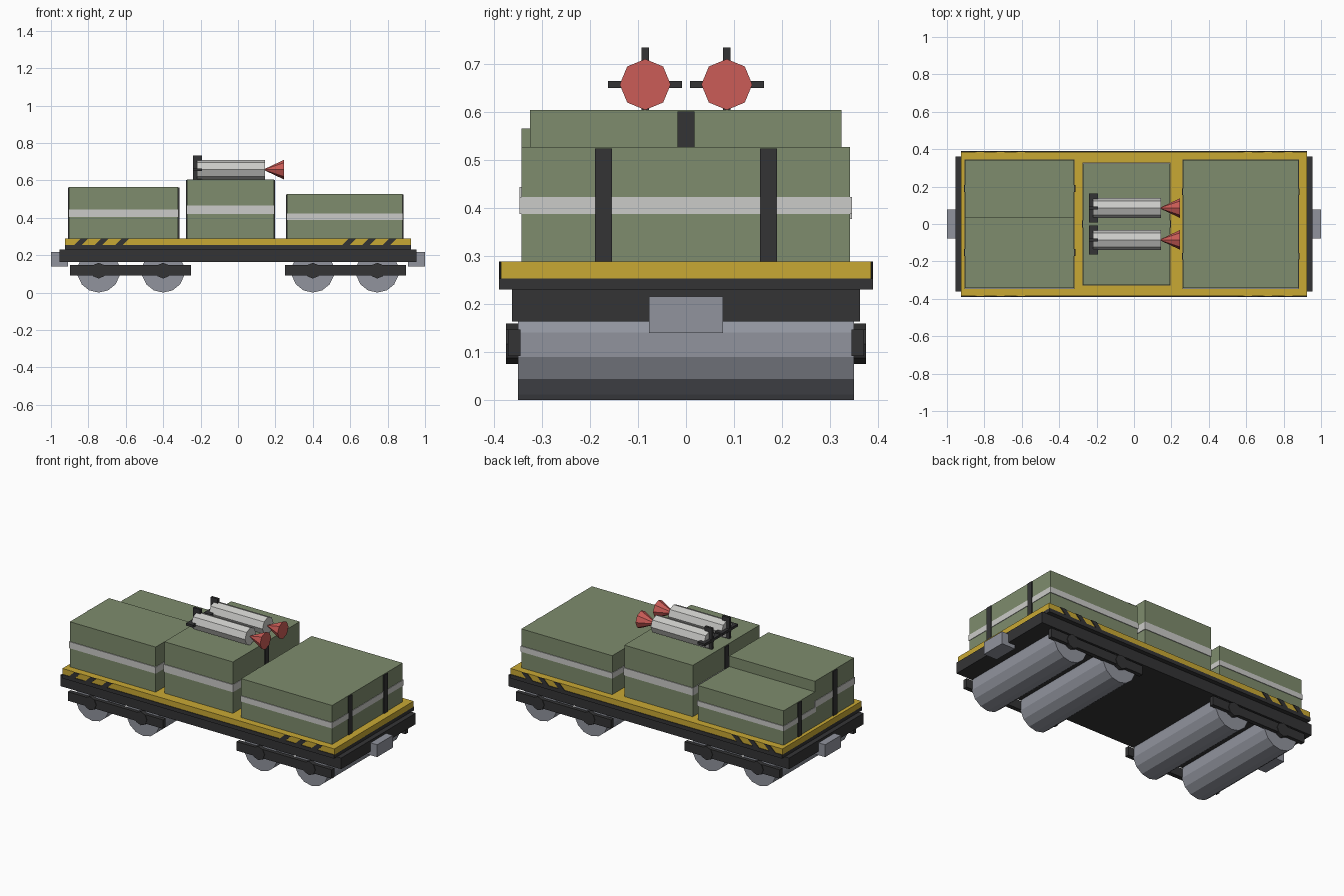
import bpy, bmesh, math
from mathutils import Matrix, Vector

cube = bpy.data.objects.get("Cube")
if cube:
    bpy.data.objects.remove(cube, do_unlink=True)


def material(name, *srgb):
    linear = [((c / 255 + 0.055) / 1.055) ** 2.4 for c in srgb] + [1]
    mat = bpy.data.materials.new(name)
    mat.use_nodes = True
    mat.diffuse_color = linear
    bsdf = mat.node_tree.nodes["Principled BSDF"]
    bsdf.inputs["Base Color"].default_value = linear
    bsdf.inputs["Roughness"].default_value = 0.8
    return mat


GREEN = material("olive green", 126, 140, 109)
YELLOW = material("deck yellow", 201, 169, 52)
DARK = material("charcoal", 52, 52, 53)
STEEL = material("steel grey", 145, 148, 158)
PALE = material("pale grey", 203, 203, 200)
RED = material("signal red", 203, 92, 87)


def finish(name, bm, mat):
    bmesh.ops.recalc_face_normals(bm, faces=bm.faces)
    mesh = bpy.data.meshes.new(name)
    bm.to_mesh(mesh)
    bm.free()
    mesh.materials.append(mat)
    obj = bpy.data.objects.new(name, mesh)
    bpy.context.collection.objects.link(obj)
    return obj


def box(name, mat, x, y, z):
    """Box given by its (low, high) range on each axis."""
    bm = bmesh.new()
    size = [r[1] - r[0] for r in (x, y, z)]
    mid = [(r[0] + r[1]) / 2 for r in (x, y, z)]
    bmesh.ops.create_cube(bm, size=1, matrix=Matrix.Translation(mid) @ Matrix.Diagonal(size + [1]))
    return finish(name, bm, mat)


def cylinder(name, mat, centre, axis, length, sides, r1, r2):
    """Cone or cylinder along an axis, with a corner pointing straight down."""
    bm = bmesh.new()
    bmesh.ops.create_cone(bm, cap_ends=True, segments=sides, radius1=r1, radius2=r2, depth=length)
    low = Vector(axis).to_track_quat('Z', 'Y').to_matrix().to_4x4()
    bmesh.ops.transform(bm, matrix=Matrix.Translation(centre) @ low, verts=bm.verts)
    return finish(name, bm, mat)


def both(r):
    return (-r, r)


# Chassis and deck
box("underframe", DARK, both(0.955), both(0.362), (0.163, 0.231))
box("deck_base", DARK, both(0.925), both(0.389), (0.23, 0.253))
box("deck", YELLOW, both(0.925), both(0.385), (0.252, 0.288))

for s, end in ((-1, "right"), (1, "left")):
    box(f"{end}_coupler", STEEL, sorted((s * 0.91, s)), both(0.077), (0.14, 0.216))

    # Bogie: wheel rollers, side frames and axle boxes
    for i, x in enumerate((0.4, 0.745)):
        cylinder(f"{end}_wheel_{i}", STEEL, (s * x, 0, 0.115), (0, 1, 0), 0.7, 14, 0.115, 0.115)
        for t, side in ((-1, "front"), (1, "back")):
            cylinder(f"{end}_{side}_axle_box_{i}", DARK, (s * x, t * 0.362, 0.117),
                     (0, 1, 0), 0.025, 8, 0.042, 0.042)
    for t, side in ((-1, "front"), (1, "back")):
        box(f"{end}_{side}_bogie_frame", DARK, sorted((s * 0.25, s * 0.897)),
            sorted((t * 0.345, t * 0.371)), (0.092, 0.147))

# Slanted warning stripes on the deck edges
for t, side in ((-1, "front"), (1, "back")):
    for i, x in enumerate((-0.84, -0.73, -0.62, 0.593, 0.7, 0.81)):
        bm = bmesh.new()
        outline = [(x - 0.038, 0.253), (x + 0.002, 0.253), (x + 0.038, 0.288), (x - 0.002, 0.288)]
        face = bm.faces.new([bm.verts.new((px, t * 0.384, pz)) for px, pz in outline])
        grown = bmesh.ops.extrude_face_region(bm, geom=[face])["geom"]
        bmesh.ops.translate(bm, vec=(0, t * 0.005, 0),
                            verts=[v for v in grown if isinstance(v, bmesh.types.BMVert)])
        finish(f"{side}_stripe_{i}", bm, DARK)


# Cargo crates, each with a pale band all round and dark straps on its ends
def crate(name, x, y, top, straps):
    base = 0.288
    height = top - base
    box(name, GREEN, x, y, (base, top))
    mid = base + height * 0.49
    half = height * 0.073
    box(name + "_band", PALE, (x[0] - 0.003, x[1] + 0.003), (y[0] - 0.004, y[1] + 0.004),
        (mid - half, mid + half))
    for i, sy in enumerate(straps):
        for end, ex in zip(("right", "left"), x):
            box(f"{name}_{end}_strap_{i}", DARK, (ex - 0.006, ex + 0.006),
                (sy - 0.018, sy + 0.018), (base, top - 0.003))


crate("tall_end_crate", (-0.903, -0.32), (-0.343, 0.037), 0.565, [-0.153])
crate("short_end_crate", (-0.903, -0.32), (0.037, 0.342), 0.5, [0.19])
crate("middle_crate", (-0.273, 0.193), (-0.325, 0.324), 0.604, [0])
crate("wide_crate", (0.262, 0.88), (-0.343, 0.342), 0.527, [-0.172, 0.172])

# Rockets lying on the middle crate
for t, side in ((-1, "front"), (1, "back")):
    y, z = t * 0.085, 0.657
    cylinder(f"{side}_rocket_body", PALE, (-0.038, y, z), (1, 0, 0), 0.364, 8, 0.053, 0.053)
    cylinder(f"{side}_rocket_cone", RED, (0.195, y, z), (1, 0, 0), 0.104, 8, 0.004, 0.053)
    for name, dy, dz in (("flat", 0.077, 0.0075), ("upright", 0.0075, 0.077)):
        box(f"{side}_rocket_{name}_fin", DARK, (-0.24, -0.192), (y - dy, y + dy), (z - dz, z + dz))
